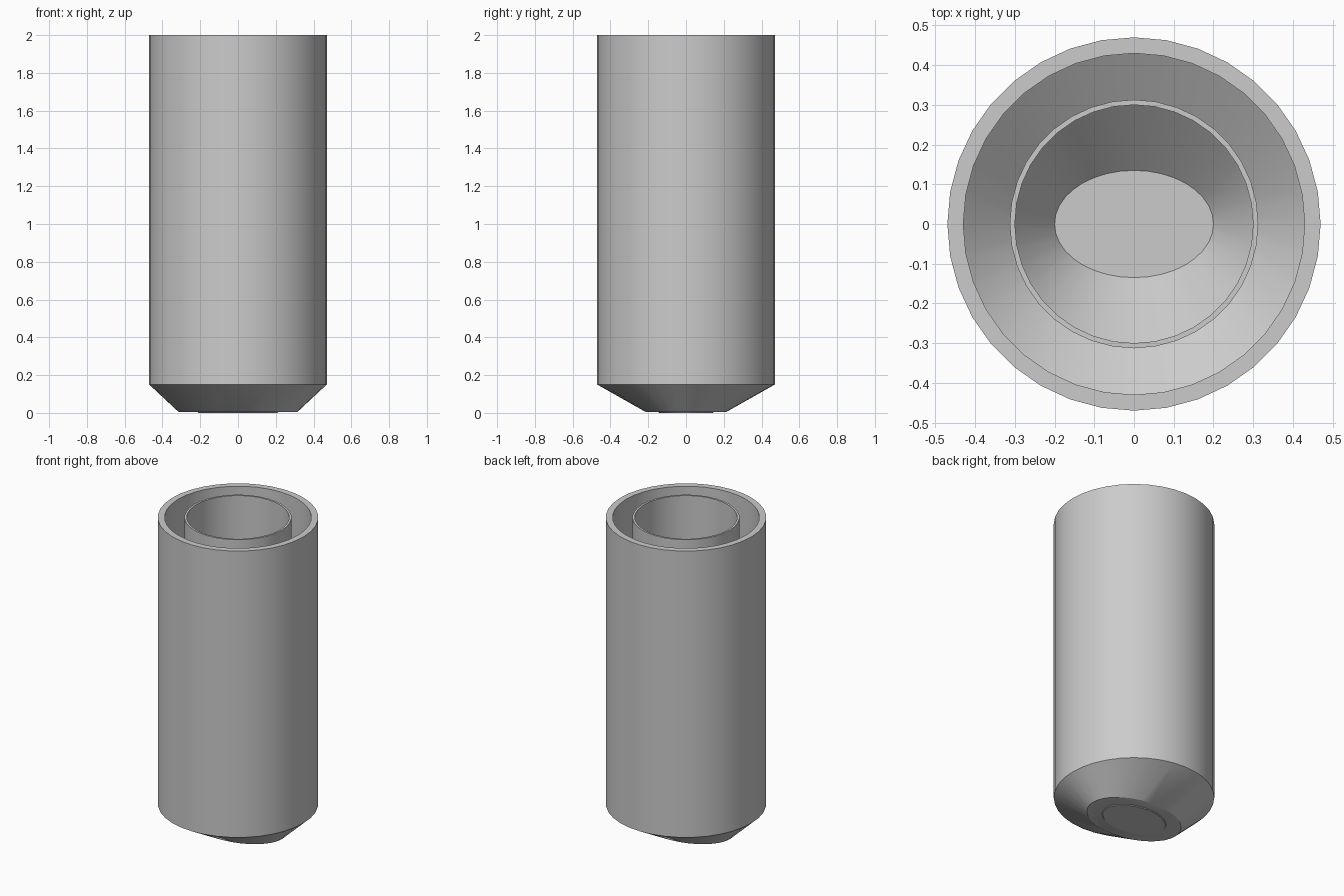
import bpy, bmesh, math

SIDES = 36
cube = bpy.data.objects.get("Cube")
if cube:
    bpy.data.objects.remove(cube, do_unlink=True)

grey = bpy.data.materials.new("plain grey")
grey.use_nodes = True
colour = (0.6, 0.6, 0.6, 1)
grey.diffuse_color = colour
grey.node_tree.nodes["Principled BSDF"].inputs["Base Color"].default_value = colour


def make_cup(name, outer, inner, bottom, floor):
    """Hollow cup: round walls that taper to an oval foot."""
    foot_x, foot_y, shoulder, top = 0.667, 0.45, 0.15, 2.0
    # Rings run up the outside, over the rim and down the inside
    rings = [
        (outer * foot_x, outer * foot_y, bottom),
        (outer, outer, shoulder),
        (outer, outer, top),
        (inner, inner, top),
        (inner, inner, shoulder + floor - bottom),
        (inner * foot_x, inner * foot_y, floor),
    ]
    bm = bmesh.new()
    loops = []
    for rx, ry, z in rings:
        angles = [math.tau * i / SIDES for i in range(SIDES)]
        loops.append([bm.verts.new((rx * math.cos(a), ry * math.sin(a), z)) for a in angles])
    for low, high in zip(loops, loops[1:]):
        for i in range(SIDES):
            j = (i + 1) % SIDES
            bm.faces.new((low[i], low[j], high[j], high[i]))
    bm.faces.new(loops[0][::-1])
    bm.faces.new(loops[-1])
    bmesh.ops.recalc_face_normals(bm, faces=bm.faces)
    mesh = bpy.data.meshes.new(name)
    bm.to_mesh(mesh)
    bm.free()
    mesh.materials.append(grey)
    obj = bpy.data.objects.new(name, mesh)
    bpy.context.collection.objects.link(obj)
    # Smooth walls with crisp rim, shoulder and foot
    bpy.ops.object.select_all(action="DESELECT")
    obj.select_set(True)
    bpy.context.view_layer.objects.active = obj
    bpy.ops.object.shade_smooth_by_angle(angle=math.radians(30))


# Thick outer shell and thin inner sleeve
make_cup("outer_shell", 0.47, 0.43, 0.004, 0.012)
make_cup("inner_sleeve", 0.313, 0.30, 0.0, 0.015)
